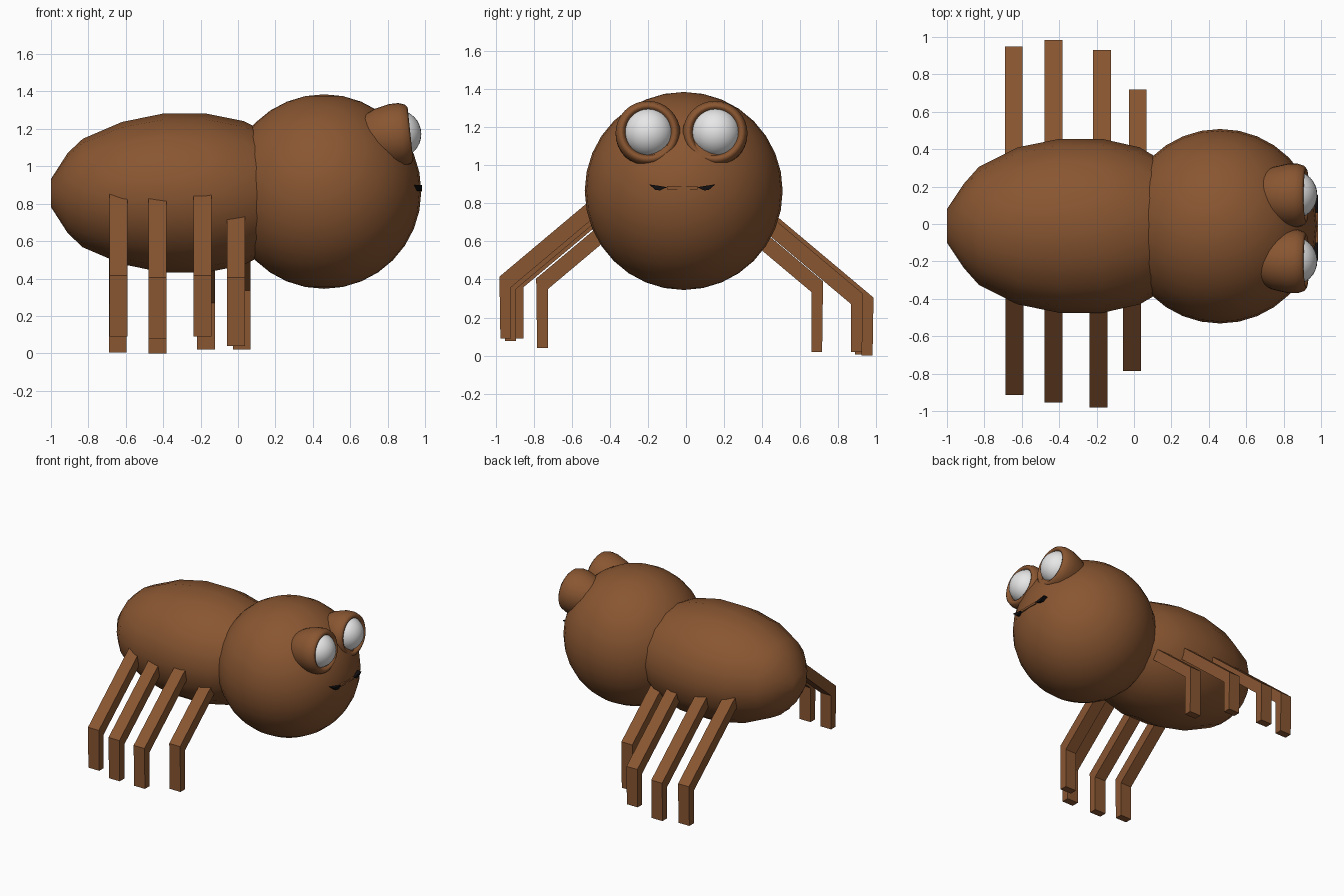
import bpy, bmesh, math
from mathutils import Vector, Matrix

if "Cube" in bpy.data.objects:
    bpy.data.objects.remove(bpy.data.objects["Cube"])


def material(name, rgb):
    m = bpy.data.materials.new(name)
    m.diffuse_color = (*rgb, 1)
    m.use_nodes = True
    m.node_tree.nodes["Principled BSDF"].inputs["Base Color"].default_value = m.diffuse_color
    return m


BROWN = material("brown", (0.25, 0.093, 0.031))
WHITE = material("white", (0.8, 0.8, 0.8))
BLACK = material("black", (0.006, 0.005, 0.005))


def finish(name, bm, mat, smooth=None):
    bmesh.ops.recalc_face_normals(bm, faces=bm.faces)
    me = bpy.data.meshes.new(name)
    bm.to_mesh(me)
    bm.free()
    me.materials.append(mat)
    ob = bpy.data.objects.new(name, me)
    bpy.context.collection.objects.link(ob)
    if smooth:
        bpy.ops.object.select_all(action='DESELECT')
        ob.select_set(True)
        bpy.context.view_layer.objects.active = ob
        bpy.ops.object.shade_smooth_by_angle(angle=math.radians(smooth))
    return ob


def loft(rings, sides):
    """Elliptical rings along x, each (x, half width y, half height z)."""
    bm = bmesh.new()
    loops = []
    for x, ry, rz in rings:
        loops.append([bm.verts.new((x, ry * math.cos(2 * math.pi * i / sides),
                                    rz * math.sin(2 * math.pi * i / sides)))
                      for i in range(sides)])
    for a, b in zip(loops, loops[1:]):
        for i in range(sides):
            j = (i + 1) % sides
            bm.faces.new((a[i], a[j], b[j], b[i]))
    bm.faces.new(loops[0])
    bm.faces.new(loops[-1])
    return bm


def ball(name, centre, r, mat, seg=32):
    bm = bmesh.new()
    bmesh.ops.create_uvsphere(bm, u_segments=seg, v_segments=seg // 2, radius=r,
                              matrix=Matrix.Translation(centre))
    return finish(name, bm, mat, 60)


def prism(name, outline, x0, x1, mat):
    """Extrude a closed (y, z) outline from x0 to x1."""
    bm = bmesh.new()
    face = bm.faces.new([bm.verts.new((x0, y, z)) for y, z in outline])
    ext = bmesh.ops.extrude_face_region(bm, geom=[face])
    moved = [v for v in ext["geom"] if isinstance(v, bmesh.types.BMVert)]
    bmesh.ops.translate(bm, verts=moved, vec=(x1 - x0, 0, 0))
    return finish(name, bm, mat)


# Abdomen: low-poly egg
bm = loft([(-1.0, 0.09, 0.075), (-0.91, 0.225, 0.215), (-0.83, 0.315, 0.29),
           (-0.62, 0.42, 0.38), (-0.40, 0.465, 0.425), (-0.17, 0.465, 0.425),
           (0.03, 0.42, 0.385), (0.2, 0.32, 0.3)], 16)
bmesh.ops.translate(bm, verts=bm.verts, vec=(0, -0.01, 0.857))
finish("abdomen", bm, BROWN, 50)

# Head
ball("head", (0.46, -0.012, 0.865), 0.52, BROWN)

# Eye cups with rolled rims, and eyeballs
cup = [(-0.25, 0.03, 0.03), (-0.235, 0.08, 0.08), (-0.19, 0.12, 0.12), (-0.12, 0.152, 0.152),
       (-0.04, 0.17, 0.17), (0.01, 0.17, 0.17), (0.045, 0.158, 0.158), (0.057, 0.143, 0.143),
       (0.052, 0.13, 0.13), (0.03, 0.118, 0.118), (0.0, 0.11, 0.11)]
for side, y in (("right", -0.2), ("left", 0.153)):
    bm = loft(cup, 32)
    tilt = Matrix.Translation((0.865, y, 1.168)) @ Matrix.Rotation(math.radians(-6), 4, 'Y')
    bmesh.ops.transform(bm, matrix=tilt, verts=bm.verts)
    finish(side + "_eye_cup", bm, BROWN, 60)
    ball(side + "_eyeball", (0.85, y + 0.003, 1.172), 0.13, WHITE)

# Mouth: black corners and a thin lip between them
for side, s in (("right", -1), ("left", 1)):
    c = -0.02
    prism(side + "_mouth_corner",
          [(c + s * 0.175, 0.9), (c + s * 0.11, 0.89), (c + s * 0.08, 0.885),
           (c + s * 0.115, 0.868), (c + s * 0.14, 0.87)], 0.94, 0.985, BLACK)
prism("lip", [(-0.1, 0.874), (0.06, 0.874), (0.06, 0.89), (-0.1, 0.89)], 0.94, 0.984, BROWN)

# Legs: (x centre, outer reach, knee height, foot height) from back to front
legs = {
    "right": (-1, [(-0.64, 0.915, 0.415, 0.09), (-0.43, 0.955, 0.405, 0.077),
                   (-0.19, 0.98, 0.415, 0.09), (-0.01, 0.787, 0.405, 0.04)]),
    "left": (1, [(-0.643, 0.95, 0.32, 0.005), (-0.43, 0.985, 0.305, 0.0),
                 (-0.172, 0.93, 0.325, 0.02), (0.02, 0.72, 0.39, 0.02)]),
}
SLOPE, START, W = 0.84, 0.25, 0.048
for side, (s, rows) in legs.items():
    for n, (x, reach, knee, foot) in enumerate(rows, 1):
        inner = reach - 0.062
        low = knee - 0.055
        outline = [(reach, knee), (reach - 0.005, foot), (inner, foot), (inner, low),
                   (START, low + (inner - START) * SLOPE),
                   (START, knee + (reach - START) * SLOPE)]
        prism(f"{side}_leg_{n}", [(s * y, z) for y, z in outline], x - W, x + W, BROWN)
